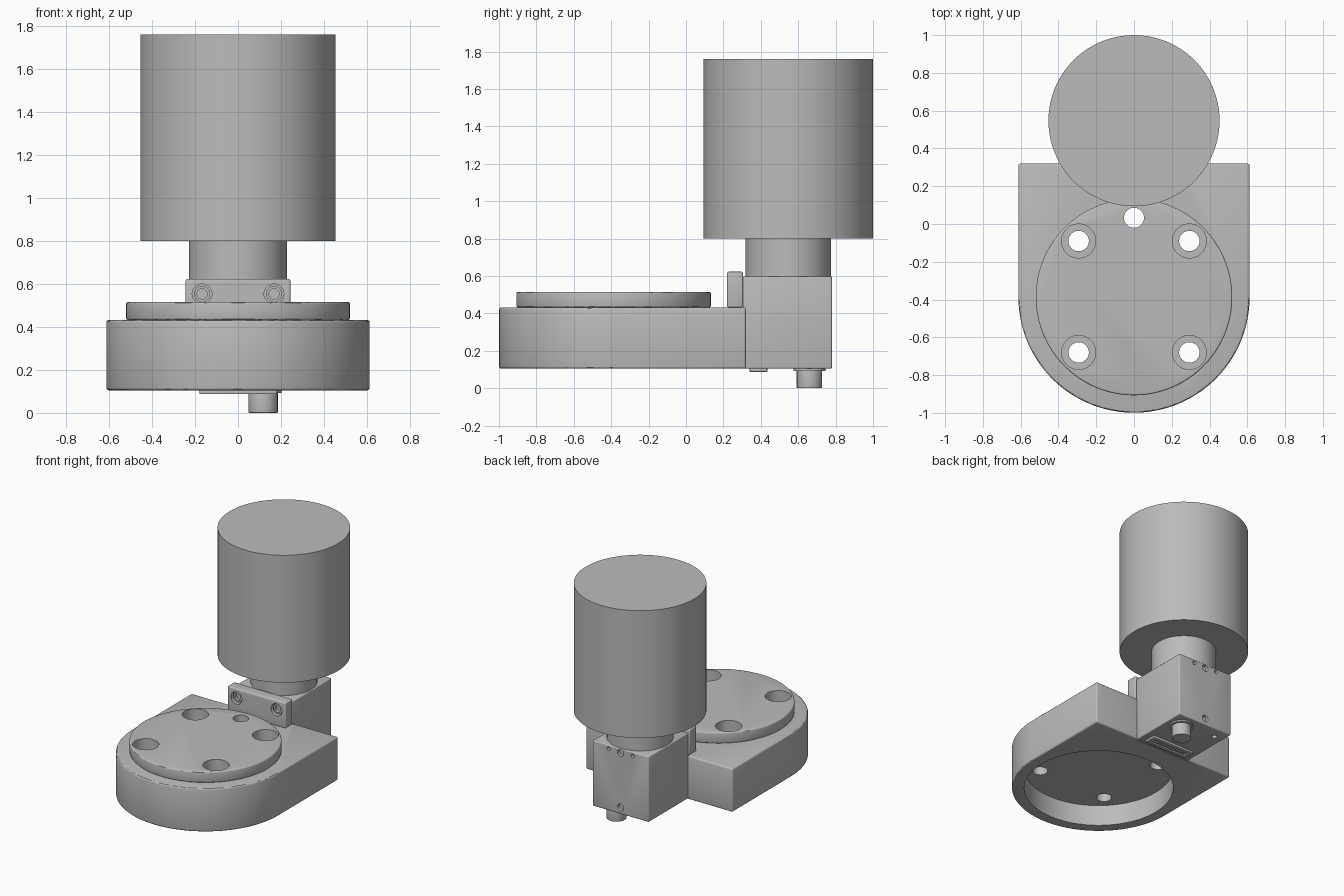
import bpy
import bmesh
import math
from mathutils import Matrix

cube = bpy.data.objects.get("Cube")
if cube:
    bpy.data.objects.remove(cube, do_unlink=True)

GREY = (0.5, 0.5, 0.5, 1)
metal = bpy.data.materials.new("plain grey metal")
metal.use_nodes = True
metal.diffuse_color = GREY
bsdf = next(n for n in metal.node_tree.nodes if n.type == 'BSDF_PRINCIPLED')
bsdf.inputs["Base Color"].default_value = GREY


def add(name, bm):
    bmesh.ops.recalc_face_normals(bm, faces=bm.faces)
    mesh = bpy.data.meshes.new(name)
    bm.to_mesh(mesh)
    bm.free()
    mesh.materials.append(metal)
    ob = bpy.data.objects.new(name, mesh)
    bpy.context.collection.objects.link(ob)
    return ob


def prism(name, outline, z0, z1):
    bm = bmesh.new()
    face = bm.faces.new([bm.verts.new((x, y, z0)) for x, y in outline])
    up = bmesh.ops.extrude_face_region(bm, geom=[face])["geom"]
    verts = [v for v in up if isinstance(v, bmesh.types.BMVert)]
    bmesh.ops.translate(bm, verts=verts, vec=(0, 0, z1 - z0))
    return add(name, bm)


def box(name, x0, x1, y0, y1, z0, z1):
    return prism(name, [(x0, y0), (x1, y0), (x1, y1), (x0, y1)], z0, z1)


def arc(cx, cy, r, a0, a1, n):
    steps = [math.radians(a0 + (a1 - a0) * i / n) for i in range(n + 1)]
    return [(cx + r * math.cos(a), cy + r * math.sin(a)) for a in steps]


def cyl(name, x, y, r, z0, z1, n=96):
    return prism(name, arc(x, y, r, 0, 360, n)[:-1], z0, z1)


def cyl_y(name, x, z, r, y0, y1):
    # Cylinder lying along y
    bm = bmesh.new()
    place = Matrix.Translation((x, (y0 + y1) / 2, z)) @ Matrix.Rotation(math.pi / 2, 4, 'X')
    bmesh.ops.create_cone(bm, cap_ends=True, segments=32, radius1=r, radius2=r,
                          depth=y1 - y0, matrix=place)
    return add(name, bm)


def activate(ob):
    bpy.ops.object.select_all(action='DESELECT')
    ob.select_set(True)
    bpy.context.view_layer.objects.active = ob


def bevel(ob, width):
    mod = ob.modifiers.new("edge rounding", 'BEVEL')
    mod.width = width
    mod.segments = 3
    mod.limit_method = 'ANGLE'
    mod.angle_limit = math.radians(40)
    activate(ob)
    bpy.ops.object.modifier_apply(modifier=mod.name)


def cut(ob, cutter):
    cutter.hide_render = True
    mod = ob.modifiers.new("cut", 'BOOLEAN')
    mod.operation = 'DIFFERENCE'
    mod.solver = 'EXACT'
    mod.object = cutter
    activate(ob)
    bpy.ops.object.modifier_apply(modifier=mod.name)
    bpy.data.objects.remove(cutter, do_unlink=True)


CY = -0.387   # centre of the round end
MY = 0.547    # motor axis

# Rounded base and raised disc
base = prism("base", arc(0, CY, 0.612, 180, 360, 96) + [(0.612, 0.32), (-0.612, 0.32)], 0.105, 0.432)
bevel(base, 0.012)
disc = cyl("raised_disc", 0, CY, 0.52, 0.432, 0.515, 128)
bevel(disc, 0.009)

# Recess below, rear notch and bolt holes
cut(base, cyl("recess_cutter", 0, CY, 0.525, 0, 0.265, 128))
cut(base, box("notch_cutter", -0.24, 0.24, 0.305, 0.5, 0, 0.6))
for part in (base, disc):
    cut(part, cyl("pin_hole_cutter", 0, 0.033, 0.053, 0, 0.7, 40))
    for x in (-0.293, 0.293):
        for y in (CY - 0.293, CY + 0.297):
            cut(part, cyl("bolt_hole_cutter", x, y, 0.054, 0, 0.7, 40))
            cut(part, cyl("counterbore_cutter", x, y, 0.09, 0.37, 0.7, 48))

# Mounting flange with two screws
flange = box("mounting_flange", -0.243, 0.243, 0.22, 0.304, 0.432, 0.623)
bevel(flange, 0.008)
for side, x in (("left", 0.167), ("right", -0.167)):
    cut(flange, cyl_y("screw_cutter", x, 0.553, 0.046, 0.1, 0.265))
    screw = cyl_y("flange_screw_" + side, x, 0.553, 0.037, 0.235, 0.27)
    cut(screw, cyl_y("socket_cutter", x, 0.553, 0.024, 0.2, 0.255))

# Valve block with small holes in its back
block = box("valve_block", -0.235, 0.235, 0.305, 0.78, 0.105, 0.598)
bevel(block, 0.007)
for x, z, r in ((0.1, 0.57, 0.014), (0, 0.565, 0.026), (-0.1, 0.57, 0.014), (0, 0.155, 0.026)):
    cut(block, cyl_y("back_hole_cutter", x, z, r, 0.755, 0.85))
cut(block, cyl("bottom_hole_cutter", -0.16, 0.69, 0.02, 0, 0.13, 24))

# Long slotted connector and round port underneath
connector = box("bottom_connector", -0.18, 0.18, 0.34, 0.435, 0.087, 0.107)
bevel(connector, 0.004)
cut(connector, box("slot_cutter", -0.15, 0.15, 0.365, 0.41, 0, 0.098))
box("connector_tongue", -0.12, 0.12, 0.378, 0.397, 0.09, 0.1)
cyl("port_collar", 0.117, 0.66, 0.085, 0.093, 0.107, 48)
port = cyl("port_stub", 0.117, 0.66, 0.068, 0, 0.107, 48)
bevel(port, 0.004)

# Neck and motor
cyl("neck", 0, MY, 0.228, 0.597, 0.802)
cyl("motor_can", 0, MY, 0.453, 0.8, 1.76, 128)

for ob in bpy.context.scene.objects:
    if ob.type == 'MESH' and metal.name in ob.data.materials:
        activate(ob)
        bpy.ops.object.shade_smooth_by_angle(angle=math.radians(30))
